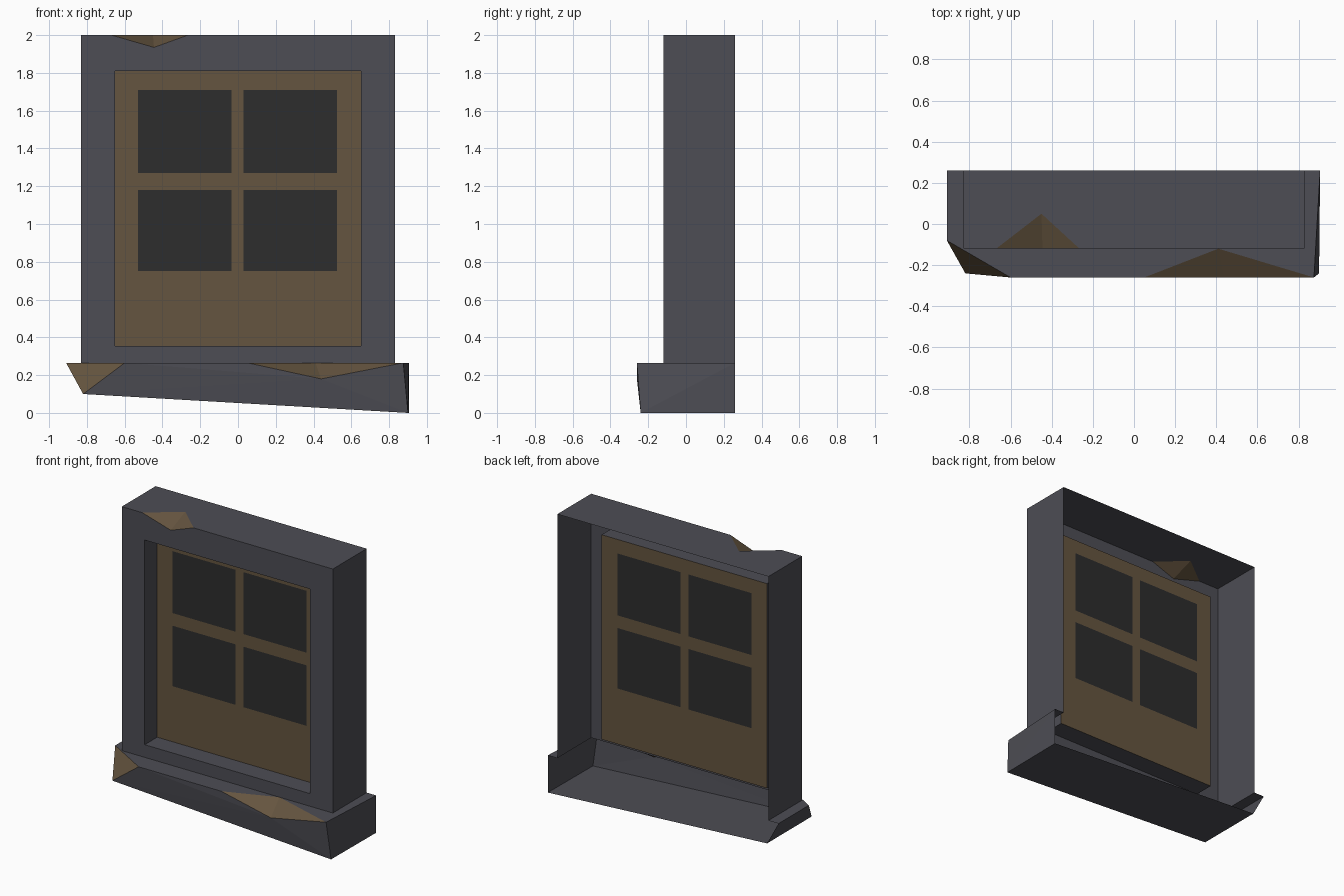
import bpy
import bmesh

if "Cube" in bpy.data.objects:
    bpy.data.objects.remove(bpy.data.objects["Cube"])


def material(name, rgb):
    m = bpy.data.materials.new(name)
    m.diffuse_color = (*rgb, 1)
    m.use_nodes = True
    m.node_tree.nodes["Principled BSDF"].inputs["Base Color"].default_value = m.diffuse_color
    return m


STONE = material("stone", (0.075, 0.075, 0.09))
WOOD = material("brown", (0.13, 0.09, 0.05))
PANE = material("dark_pane", (0.026, 0.026, 0.026))
MATS = (STONE, WOOD, PANE)


def build(name, points, faces, recalc=True):
    """points: {key: xyz}; faces: list of (space separated keys, material)."""
    bm = bmesh.new()
    v = {k: bm.verts.new(p) for k, p in points.items()}
    for keys, mat in faces:
        f = bm.faces.new([v[k] for k in keys.split()])
        f.material_index = MATS.index(mat)
    if recalc:
        bmesh.ops.recalc_face_normals(bm, faces=bm.faces[:])
    mesh = bpy.data.meshes.new(name)
    bm.to_mesh(mesh)
    bm.free()
    for m in MATS:
        mesh.materials.append(m)
    ob = bpy.data.objects.new(name, mesh)
    bpy.context.collection.objects.link(ob)
    return ob


FRONT, BACK, GLASS, SILL_TOP = -0.12, 0.26, 0.02, 0.265
CORNERS = ((-1, 0), (1, 0), (1, 1), (-1, 1))   # bl, br, tr, tl

# Window surround: open-backed shell with a recessed reveal and a chipped top edge
pts = {}
for i, (sx, t) in enumerate(CORNERS):
    outer = (0.83 * sx, (SILL_TOP, 2.0)[t])
    inner = (0.65 * sx, (0.355, 1.81)[t])
    pts[f"o{i}"] = (outer[0], FRONT, outer[1])
    pts[f"b{i}"] = (outer[0], BACK, outer[1])
    pts[f"i{i}"] = (inner[0], FRONT, inner[1])
    pts[f"g{i}"] = (inner[0], GLASS, inner[1])
pts.update(A=(-0.67, FRONT, 2), B=(-0.265, FRONT, 2),
           C=(-0.445, FRONT, 1.935), D=(-0.45, 0.05, 2))
faces = [("o0 o1 i1 i0", STONE), ("o1 o2 i2 i1", STONE), ("o3 o0 i0 i3", STONE),
         ("i3 i2 o2 B C A o3", STONE),                       # front top band
         ("o3 A D B o2 b2 b3", STONE),                       # top
         ("o1 b1 b2 o2", STONE), ("o0 o3 b3 b0", STONE),     # sides
         ("A C D", WOOD), ("C B D", WOOD)]                   # chip
for i in range(4):
    j = (i + 1) % 4
    faces.append((f"i{i} i{j} g{j} g{i}", STONE))
build("window_surround", pts, faces)

# Sill: open-backed, uneven block with a broken corner and a chipped front edge
pts = dict(
    tl=(-0.91, BACK, SILL_TOP), cl=(-0.91, -0.08, SILL_TOP),
    cf=(-0.60, -0.26, SILL_TOP), cb=(-0.82, -0.24, 0.10),
    bl=(-0.82, BACK, 0.10), br=(0.905, BACK, 0), fr=(0.90, -0.24, 0),
    tr=(0.905, BACK, SILL_TOP),
    A=(0.05, -0.26, SILL_TOP), B=(0.875, -0.26, SILL_TOP),
    C=(0.44, -0.26, 0.18), D=(0.41, FRONT, SILL_TOP),
    wl=(-0.83, FRONT, SILL_TOP), wlb=(-0.83, BACK, SILL_TOP),
    wr=(0.83, FRONT, SILL_TOP), wrb=(0.83, BACK, SILL_TOP))
build("sill", pts, [
    ("tl cl cf A D wl wlb", STONE), ("D B tr wrb wr", STONE),   # top ledge
    ("cf cb C", STONE), ("cf C A", STONE),                      # front
    ("C cb fr", STONE), ("C fr B", STONE),
    ("tl bl cb cl", STONE),                                     # left end
    ("B fr tr", STONE), ("fr br tr", STONE),                    # right end
    ("cb bl fr", STONE), ("bl br fr", STONE),                   # underside
    ("cl cb cf", WOOD), ("A C D", WOOD), ("C B D", WOOD)])      # chips

# Window panel: flat sheet divided into wooden bars and four panes
xs = (-0.65, -0.53, -0.035, 0.03, 0.525, 0.65)
zs = (0.355, 0.75, 1.18, 1.27, 1.71, 1.81)
pts = {f"{i}{j}": (x, GLASS, z) for i, x in enumerate(xs) for j, z in enumerate(zs)}
faces = []
for i in range(5):
    for j in range(5):
        mat = PANE if i in (1, 3) and j in (1, 3) else WOOD
        faces.append((f"{i}{j} {i+1}{j} {i+1}{j+1} {i}{j+1}", mat))
build("window_panel", pts, faces, recalc=False)
